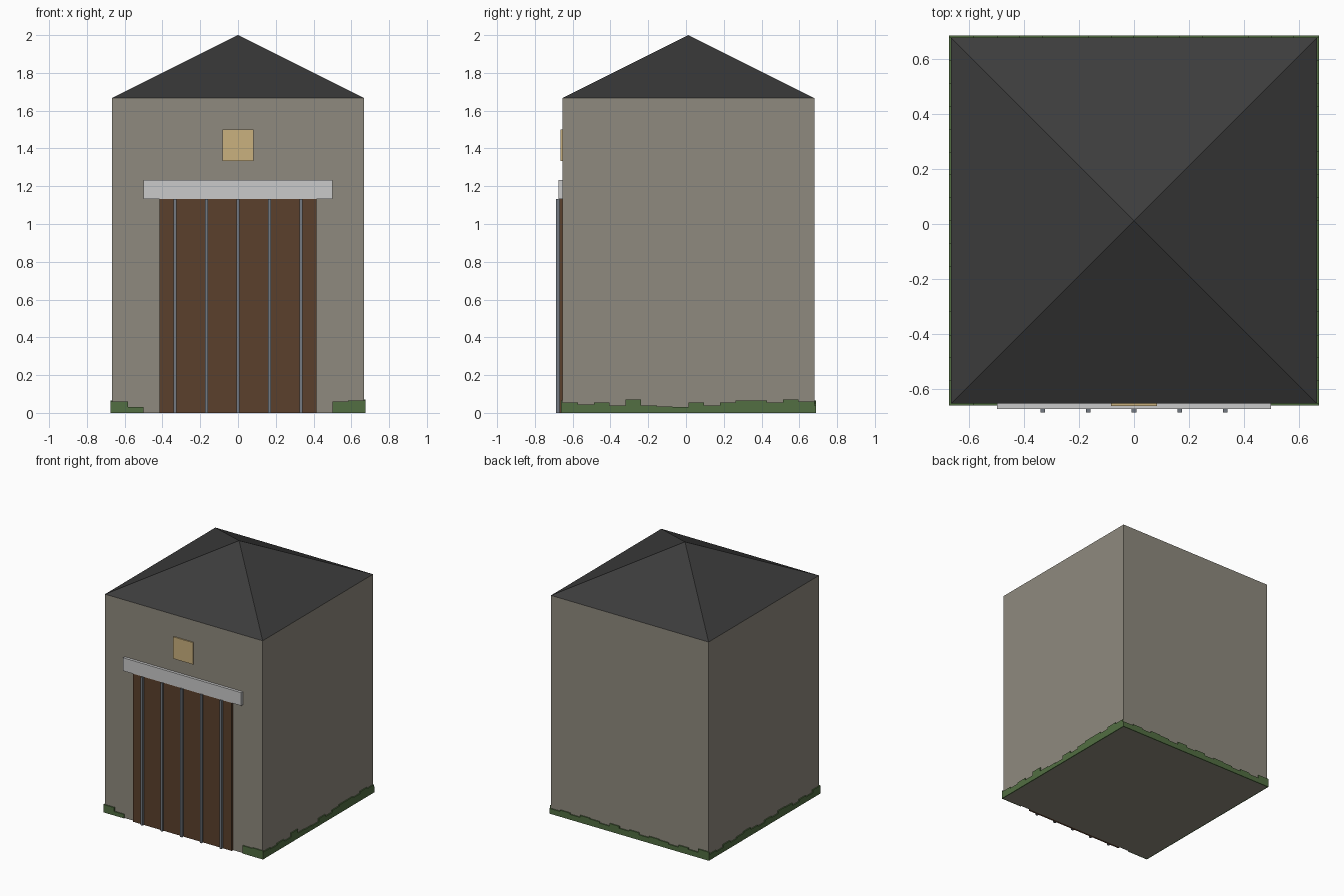
import bpy, bmesh
from mathutils import Matrix

if "Cube" in bpy.data.objects:
    bpy.data.objects.remove(bpy.data.objects["Cube"])

U = 1 / 6            # design module: the tower is 8 x 8 x 10 modules
CY = 0.0125          # tower centre in y
H = 4 * U            # half width of the tower
FRONT = CY - H       # front wall plane
T = 0.0083           # moss thickness


def material(name, rgb):
    def lin(c):
        c /= 255
        return c / 12.92 if c <= 0.04045 else ((c + 0.055) / 1.055) ** 2.4
    m = bpy.data.materials.new(name)
    m.diffuse_color = (*[lin(c) for c in rgb], 1)
    m.use_nodes = True
    m.node_tree.nodes["Principled BSDF"].inputs["Base Color"].default_value = m.diffuse_color
    return m


stone = material("warm grey stone", (143, 138, 126))
slate = material("dark slate", (60, 60, 60))
wood = material("brown wood", (91, 64, 44))
iron = material("grey iron", (116, 122, 130))
pale = material("pale stone", (202, 202, 202))
glow = material("yellow window", (202, 177, 126))
green = material("green moss", (82, 110, 66))


def finish(name, bm, mat):
    bmesh.ops.recalc_face_normals(bm, faces=bm.faces)
    me = bpy.data.meshes.new(name)
    bm.to_mesh(me)
    bm.free()
    me.materials.append(mat)
    ob = bpy.data.objects.new(name, me)
    bpy.context.collection.objects.link(ob)
    return ob


def add_box(bm, x0, x1, y0, y1, z0, z1):
    m = Matrix.Translation(((x0 + x1) / 2, (y0 + y1) / 2, (z0 + z1) / 2))
    m = m @ Matrix.Diagonal((x1 - x0, y1 - y0, z1 - z0, 1))
    bmesh.ops.create_cube(bm, size=1, matrix=m)


def box(name, mat, *bounds):
    bm = bmesh.new()
    add_box(bm, *bounds)
    return finish(name, bm, mat)


# Tower walls
box("tower_walls", stone, -H, H, CY - H, CY + H, 0, 10 * U)

# Pyramid roof
bm = bmesh.new()
base = [bm.verts.new((sx * H, CY + sy * H, 10 * U))
        for sx, sy in ((-1, -1), (1, -1), (1, 1), (-1, 1))]
apex = bm.verts.new((0, CY, 2))
for i in range(4):
    bm.faces.new((base[i], base[(i + 1) % 4], apex))
bm.faces.new(base[::-1])
finish("roof", bm, slate)

# Gate, lintel and window on the front wall
box("gate", wood, -2.5 * U, 2.5 * U, FRONT - 0.0167, FRONT, 0, 6.8 * U)
box("lintel", pale, -3 * U, 3 * U, FRONT - 0.0208, FRONT, 6.8 * U, 7.4 * U)
box("window", glow, -U / 2, U / 2, FRONT - 0.0095, FRONT, 8 * U, 9 * U)

# Vertical iron bars on the gate
for i in range(-2, 3):
    box(f"gate_bar_{i + 3}", iron, i * U - 0.0083, i * U + 0.0083,
        FRONT - 0.0333, FRONT - 0.0167, 0, 6.8 * U)

# Moss strips: heights in hundredths, one step per half module
right = [5.5, 4.5, 5.5, 4, 7, 4, 3.5, 3, 5.5, 4, 5.5, 6.5, 6.5, 5.5, 7, 6]
left = [6, 4, 5, 3.5, 5.5, 6, 4, 5, 3.5, 4.5, 6, 5, 4, 5.5, 3.5, 4.5]
back = [6.5, 4, 5, 3.5, 4.5, 5, 4, 5.5, 4.5, 6, 4, 5, 5.5, 4, 5, 4]
front = [6, 3] + [0] * 12 + [6, 6.5]


def moss(name, heights, along_x, near, far):
    bm = bmesh.new()
    for i, h in enumerate(heights):
        if not h:
            continue
        a = -H + i * U / 2
        b = a + U / 2
        if along_x:   # front and back strips wrap the corners
            a -= T if i == 0 else 0
            b += T if i == 15 else 0
            add_box(bm, a, b, near, far, 0, h / 100)
        else:
            add_box(bm, near, far, a + CY, b + CY, 0, h / 100)
    finish(name, bm, green)


moss("moss_right", right, False, H, H + T)
moss("moss_left", left, False, -H - T, -H)
moss("moss_back", back, True, CY + H, CY + H + T)
moss("moss_front", front, True, FRONT - T, FRONT)
